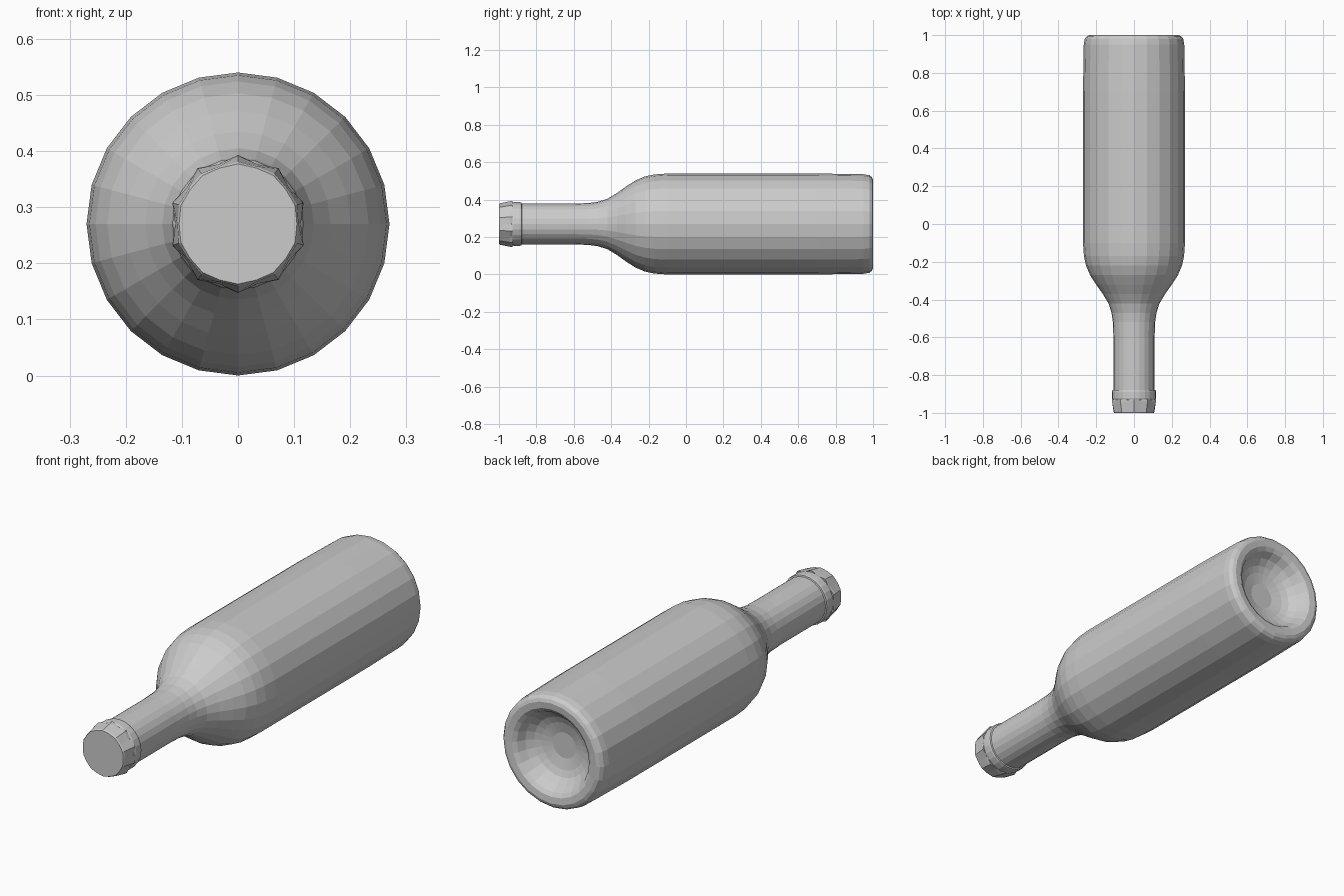
import bpy
import bmesh
from math import sin, cos, pi

default = bpy.data.objects.get("Cube")
if default:
    bpy.data.objects.remove(default, do_unlink=True)

AXIS_HEIGHT = 0.27


def lathe(name, profile, sides, start_cap=False, end_cap=False):
    """Sweep (y, radius, valley radius) rings round the long axis; tips and valleys alternate."""
    bm = bmesh.new()
    rings = []
    for y, *radii in profile:
        ring = []
        for i in range(sides):
            a = pi / 2 + 2 * pi * i / sides
            r = radii[i % len(radii)]
            ring.append(bm.verts.new((r * cos(a), y, AXIS_HEIGHT + r * sin(a))))
        rings.append(ring)
    for a, b in zip(rings, rings[1:]):
        for i in range(sides):
            j = (i + 1) % sides
            bm.faces.new((a[i], a[j], b[j], b[i]))
    if start_cap:
        bm.faces.new(rings[0])
    if end_cap:
        bm.faces.new(rings[-1])
    bmesh.ops.recalc_face_normals(bm, faces=bm.faces)
    mesh = bpy.data.meshes.new(name)
    bm.to_mesh(mesh)
    bm.free()
    obj = bpy.data.objects.new(name, mesh)
    bpy.context.collection.objects.link(obj)
    return obj


# Bottle: lip, neck, shoulder, body, rounded heel and hollow base
bottle_profile = [
    (-0.94, 0.106), (-0.93, 0.114), (-0.92, 0.117), (-0.89, 0.117), (-0.88, 0.115),
    (-0.878, 0.109), (-0.60, 0.109), (-0.52, 0.112), (-0.47, 0.119),
    (-0.42, 0.135), (-0.37, 0.165), (-0.32, 0.201), (-0.27, 0.233),
    (-0.22, 0.254), (-0.17, 0.265), (-0.10, 0.27), (0.70, 0.27),
    (0.95, 0.266), (0.98, 0.261), (0.994, 0.25), (1.0, 0.235),
    (0.997, 0.205), (0.985, 0.187), (0.95, 0.168), (0.925, 0.14),
    (0.912, 0.11), (0.90, 0.06),
]
lathe("bottle", bottle_profile, 24, start_cap=True, end_cap=True)

# Crimped cap: ten flared tips around the mouth
cap_profile = [(-0.928, 0.123, 0.112), (-0.94, 0.122, 0.112),
               (-0.994, 0.111, 0.108), (-1.0, 0.107, 0.105)]
lathe("crimped_cap", cap_profile, 20, start_cap=True, end_cap=True)
